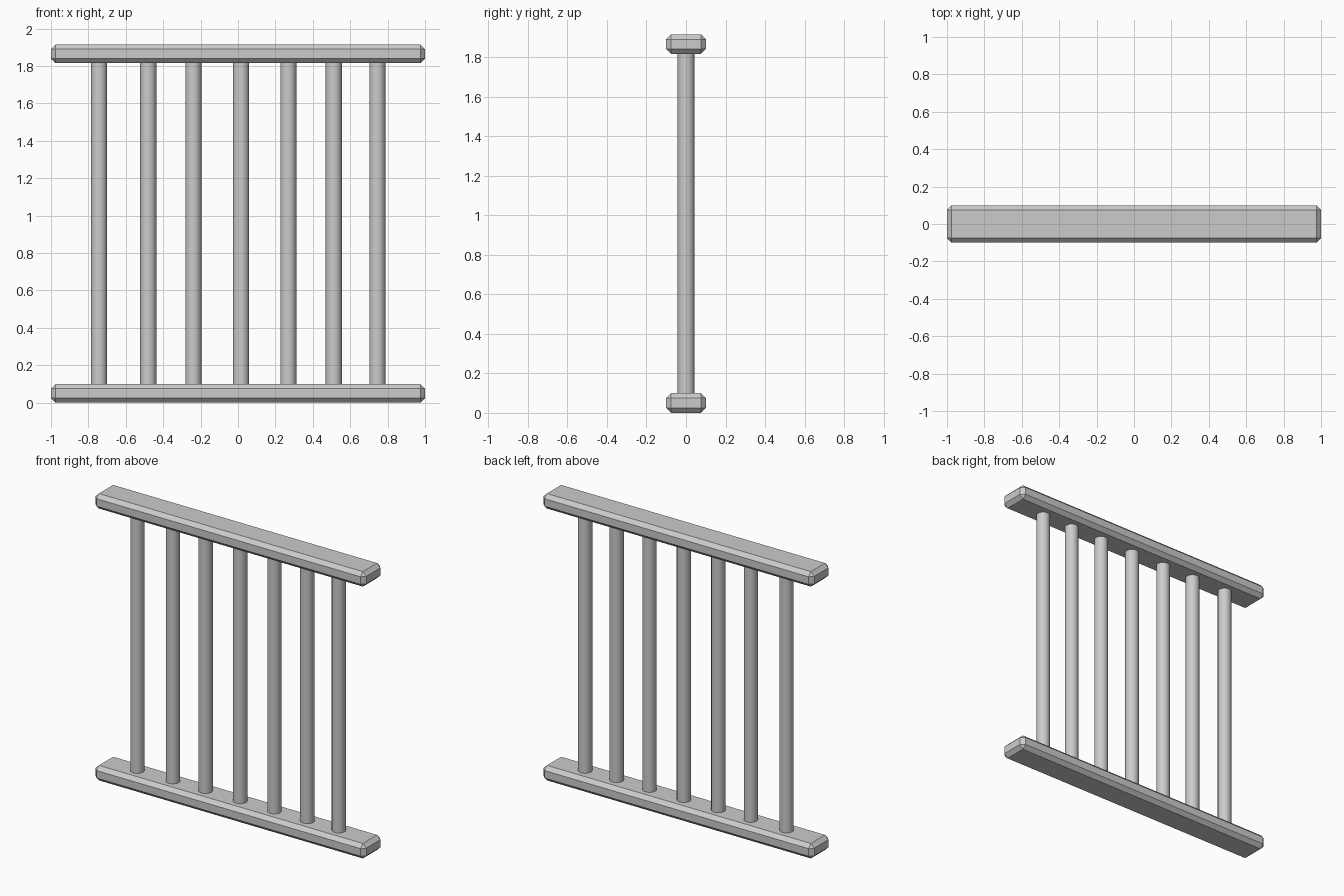
import bpy

if "Cube" in bpy.data.objects:
    bpy.data.objects.remove(bpy.data.objects["Cube"])

RAIL_SIZE = (2.0, 0.2, 0.1)
BEVEL = 0.025
TOP_Z = 1.865
BAR_RADIUS = 0.043
BAR_X = (-0.743, -0.48, -0.239, 0.016, 0.269, 0.512, 0.745)  # slightly uneven spacing


def rail(name, z):
    bpy.ops.mesh.primitive_cube_add(size=1, location=(0, 0, z))
    ob = bpy.context.object
    ob.name = name
    ob.scale = RAIL_SIZE
    bpy.ops.object.transform_apply(location=False, rotation=False, scale=True)
    mod = ob.modifiers.new("chamfer", 'BEVEL')
    mod.width = BEVEL
    mod.segments = 1


def bar(name, x):
    z0, z1 = 0.08, TOP_Z - 0.03
    bpy.ops.mesh.primitive_cylinder_add(vertices=32, radius=BAR_RADIUS,
                                        depth=z1 - z0, location=(x, 0, (z0 + z1) / 2))
    bpy.context.object.name = name
    bpy.ops.object.shade_smooth_by_angle()


# Chamfered top and bottom rails
rail("bottom_rail", RAIL_SIZE[2] / 2)
rail("top_rail", TOP_Z)

# Round upright bars, ends sunk into the rails
for i, x in enumerate(BAR_X):
    bar(f"upright_bar_{i + 1}", x)
